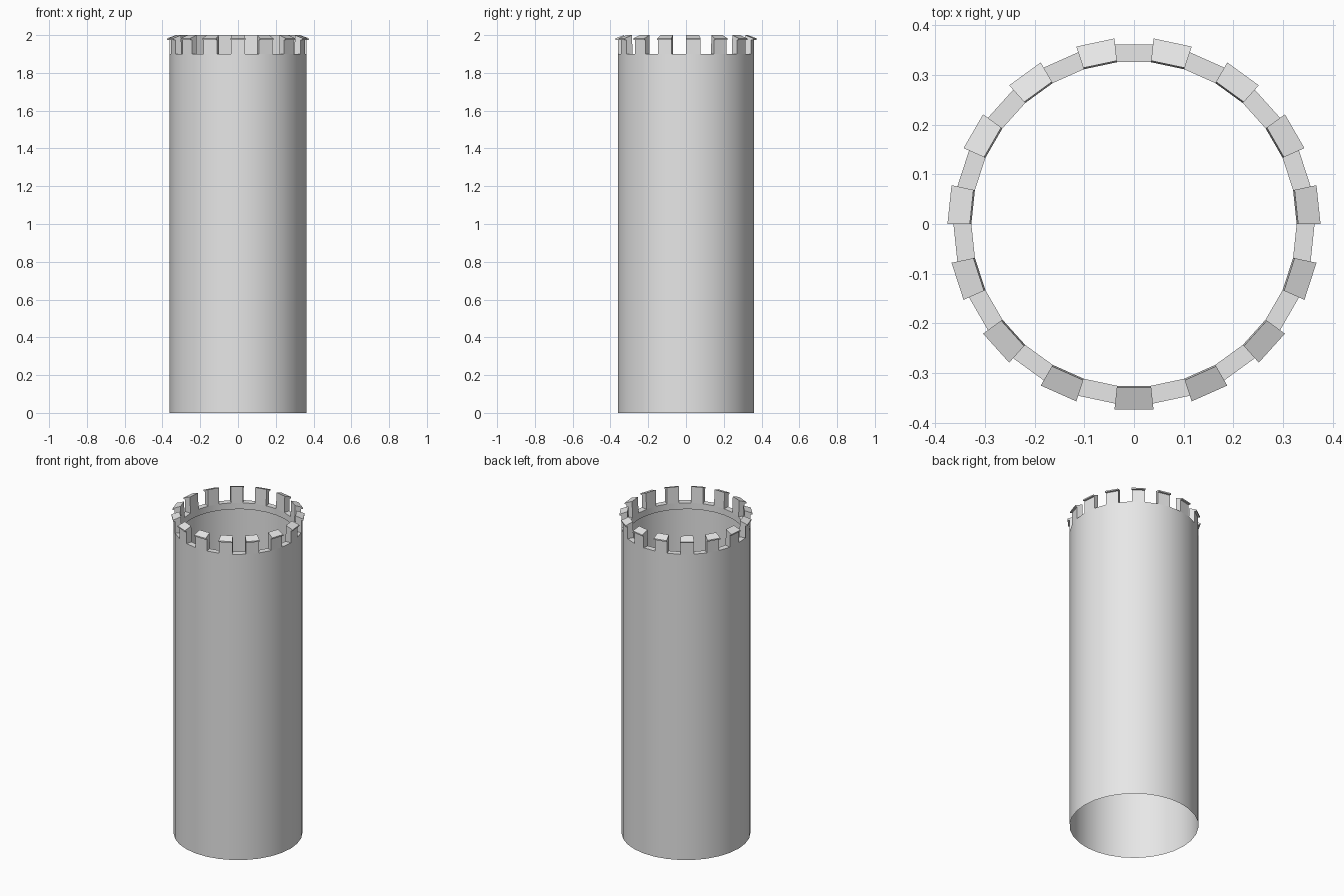
import bpy, bmesh
from math import cos, sin, radians

if "Cube" in bpy.data.objects:
    bpy.data.objects.remove(bpy.data.objects["Cube"], do_unlink=True)

SIDES = 30
STEP = 360 / SIDES
OUTER, INNER = 0.363, 0.327
LEDGE_Z = 1.9

stone = bpy.data.materials.new("grey stone")
stone.use_nodes = True
grey = (0.8, 0.8, 0.8, 1)
stone.diffuse_color = grey
stone.node_tree.nodes["Principled BSDF"].inputs["Base Color"].default_value = grey


def ring_point(bm, radius, z, index):
    a = radians(STEP * index)
    return bm.verts.new((radius * cos(a), radius * sin(a), z))


def strip(bm, left, right):
    """Join two neighbouring copies of a profile with quads."""
    for i in range(len(left) - 1):
        bm.faces.new((left[i], right[i], right[i + 1], left[i + 1]))


def finish(bm, name):
    mesh = bpy.data.meshes.new(name)
    bm.to_mesh(mesh)
    bm.free()
    obj = bpy.data.objects.new(name, mesh)
    bpy.context.collection.objects.link(obj)
    mesh.materials.append(stone)
    bpy.ops.object.select_all(action="DESELECT")
    obj.select_set(True)
    bpy.context.view_layer.objects.active = obj
    bpy.ops.object.shade_smooth_by_angle(angle=radians(20))


# Tower shaft: open tube with a ledge and a short inner lip at the top
shaft_profile = [(OUTER, 0), (OUTER, LEDGE_Z), (INNER, LEDGE_Z), (INNER, 1.86)]
bm = bmesh.new()
columns = [[ring_point(bm, r, z, k) for r, z in shaft_profile] for k in range(SIDES)]
for k in range(SIDES):
    strip(bm, columns[k], columns[(k + 1) % SIDES])
finish(bm, "tower_shaft")

# Battlements: a merlon on every second side, with a sloping, overhanging top
merlon_profile = [(OUTER, LEDGE_Z), (OUTER, 1.975), (0.375, 1.975),
                  (0.375, 1.983), (INNER + 0.003, 2), (INNER, LEDGE_Z)]
bm = bmesh.new()
for k in range(0, SIDES, 2):
    left = [ring_point(bm, r, z, k) for r, z in merlon_profile]
    right = [ring_point(bm, r, z, k + 1) for r, z in merlon_profile]
    strip(bm, left, right)
    bm.faces.new(left)
    bm.faces.new(right[::-1])
finish(bm, "battlements")
